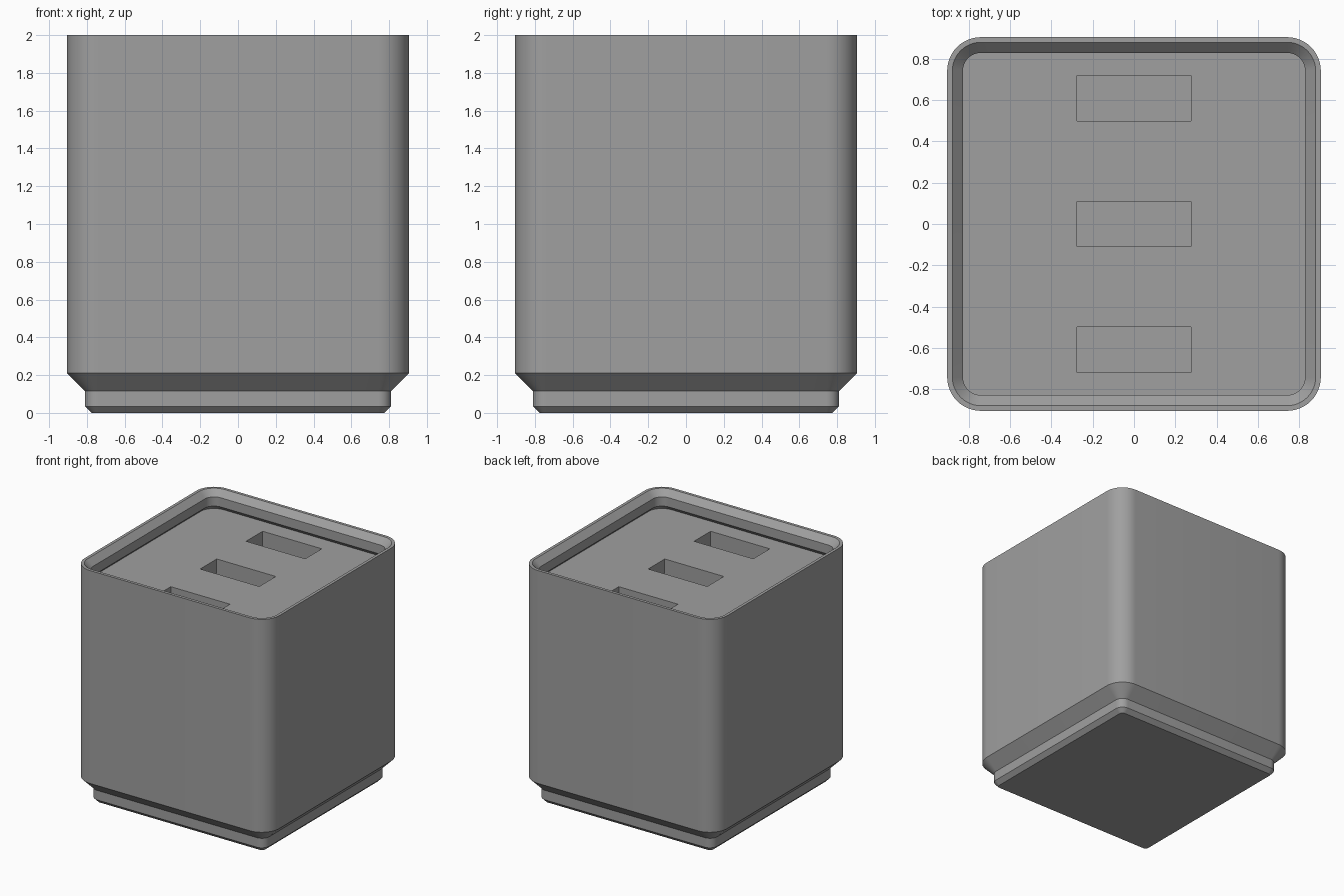
import bpy, bmesh, math

if "Cube" in bpy.data.objects:
    bpy.data.objects.remove(bpy.data.objects["Cube"])

CORE = 0.742      # half distance between corner arc centres
SEGMENTS = 12     # facets per rounded corner

grey = bpy.data.materials.new("plain grey")
grey.diffuse_color = (0.35, 0.35, 0.35, 1)
grey.use_nodes = True
grey.node_tree.nodes["Principled BSDF"].inputs["Base Color"].default_value = grey.diffuse_color


def rounded_ring(bm, half, z):
    """Rounded square of the given half width; all rings share corner centres."""
    r = half - CORE
    ring = []
    for quarter, (sx, sy) in enumerate([(1, 1), (-1, 1), (-1, -1), (1, -1)]):
        for i in range(SEGMENTS + 1):
            a = (quarter + i / SEGMENTS) * math.pi / 2
            ring.append(bm.verts.new((sx * CORE + r * math.cos(a),
                                      sy * CORE + r * math.sin(a), z)))
    return ring


def finish(bm, name):
    bmesh.ops.recalc_face_normals(bm, faces=bm.faces)
    mesh = bpy.data.meshes.new(name)
    bm.to_mesh(mesh)
    bm.free()
    mesh.materials.append(grey)
    obj = bpy.data.objects.new(name, mesh)
    bpy.context.collection.objects.link(obj)
    return obj


# Bin: stepped foot, straight walls, stacking lip, undercut and recessed deck
profile = [(0.775, 0), (0.81, 0.035), (0.81, 0.115), (0.905, 0.21),
           (0.905, 2), (0.88, 2), (0.829, 1.95), (0.829, 1.873),
           (0.867, 1.835)]
bm = bmesh.new()
rings = [rounded_ring(bm, half, z) for half, z in profile]
for low, high in zip(rings, rings[1:]):
    for i in range(len(low)):
        j = (i + 1) % len(low)
        bm.faces.new((low[i], low[j], high[j], high[i]))
bm.faces.new(rings[0][::-1])
bm.faces.new(rings[-1])
bin_body = finish(bm, "bin_body")

# Three slots sunk into the deck
bm = bmesh.new()
for y in (-0.61, 0, 0.61):
    cube = bmesh.ops.create_cube(bm, size=1)["verts"]
    bmesh.ops.scale(bm, vec=(0.55, 0.22, 0.7), verts=cube)
    bmesh.ops.translate(bm, vec=(0, y, 1.585), verts=cube)
slots = finish(bm, "slot_cutter")
slots.hide_render = True

cut = bin_body.modifiers.new("slots", "BOOLEAN")
cut.operation = "DIFFERENCE"
cut.solver = "EXACT"
cut.object = slots
bpy.context.view_layer.objects.active = bin_body
bin_body.select_set(True)
bpy.ops.object.modifier_apply(modifier=cut.name)
bpy.data.objects.remove(slots)

# Smooth corners, crisp edges
bpy.ops.object.shade_smooth_by_angle(angle=math.radians(30))
